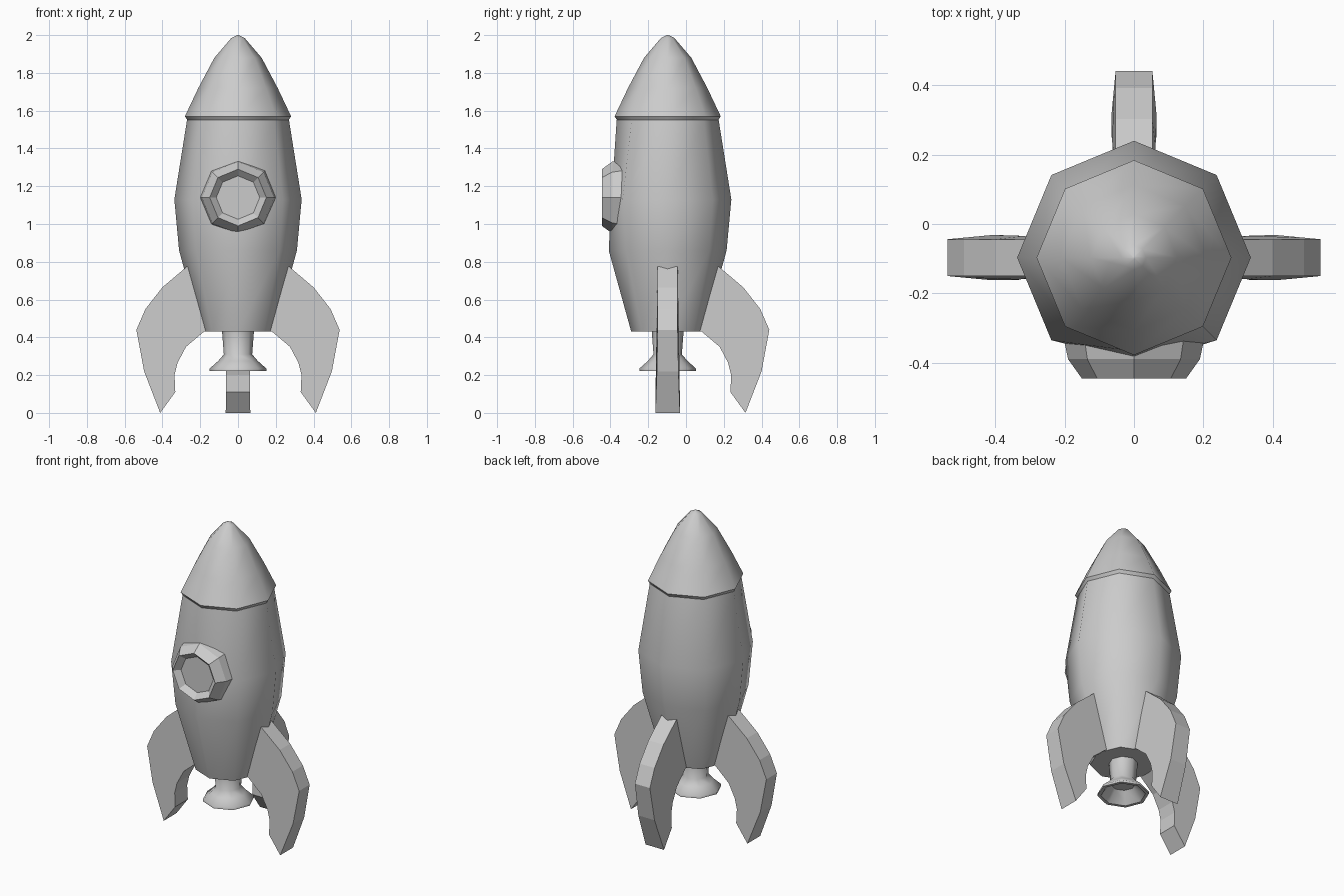
import bpy, bmesh, math
from mathutils import Matrix, Vector

if "Cube" in bpy.data.objects:
    bpy.data.objects.remove(bpy.data.objects["Cube"])

AXIS = Vector((0, -0.097, 0))


def finish(bm, name, smooth=True):
    bmesh.ops.recalc_face_normals(bm, faces=bm.faces)
    me = bpy.data.meshes.new(name)
    bm.to_mesh(me)
    bm.free()
    ob = bpy.data.objects.new(name, me)
    bpy.context.collection.objects.link(ob)
    if smooth:
        bpy.ops.object.select_all(action='DESELECT')
        ob.select_set(True)
        bpy.context.view_layer.objects.active = ob
        bpy.ops.object.shade_smooth_by_angle(angle=math.radians(50))
    return ob


def lathe(profile, cap_start=True, cap_end=True, sides=8):
    """Eight-sided turned shape around z from (radius, z) pairs."""
    bm = bmesh.new()
    rings = []
    for r, z in profile:
        rings.append([bm.verts.new((r * math.cos(2 * math.pi * i / sides),
                                    r * math.sin(2 * math.pi * i / sides), z))
                      for i in range(sides)])
    for a, b in zip(rings, rings[1:]):
        for i in range(sides):
            j = (i + 1) % sides
            bm.faces.new((a[i], a[j], b[j], b[i]))
    if cap_start:
        bm.faces.new(rings[0])
    if cap_end:
        bm.faces.new(rings[-1])
    return bm


# Hull, with its front edge flattened behind the window
bm = lathe([(0.193, 0.43), (0.312, 0.86), (0.337, 1.13), (0.27, 1.55)])
for v in bm.verts:
    if v.co.y < -0.33 and abs(v.co.x) < 0.01:
        v.co.y = -0.298
bm.transform(Matrix.Translation(AXIS))
finish(bm, "hull")

# Nose cone with a small overhanging lip
bm = lathe([(0.262, 1.54), (0.281, 1.57), (0.21, 1.72), (0.125, 1.88),
            (0.035, 1.985), (0.004, 2.0)])
bm.transform(Matrix.Translation(AXIS))
finish(bm, "nose_cone")

# Engine nozzle with a hollow bell
bm = lathe([(0.085, 0.44), (0.075, 0.31), (0.105, 0.275), (0.15, 0.235),
            (0.15, 0.222), (0.13, 0.222), (0.07, 0.29)])
bm.transform(Matrix.Translation(AXIS))
finish(bm, "nozzle")

# Window: bevelled rim with recessed pane, turned to face the front
bm = lathe([(0.205, 0.32), (0.19, 0.39), (0.15, 0.446), (0.115, 0.412)])
bm.transform(Matrix.Translation((0, 0, 1.14)) @ Matrix.Rotation(math.pi / 2, 4, 'X'))
finish(bm, "window", smooth=False)

# Three fins: (distance from axis, height, half thickness)
FIN = [(0.20, 0.775, 0.053), (0.27, 0.775, 0.053), (0.40, 0.665, 0.053),
       (0.49, 0.55, 0.053), (0.538, 0.44, 0.053), (0.497, 0.22, 0.057),
       (0.412, 0.0, 0.065), (0.332, 0.11, 0.064), (0.336, 0.20, 0.063),
       (0.32, 0.265, 0.062), (0.275, 0.35, 0.06), (0.18, 0.43, 0.055),
       (0.12, 0.45, 0.053)]
for name, angle in (("right_fin", 0), ("back_fin", 90), ("left_fin", 180)):
    bm = bmesh.new()
    a = [bm.verts.new((r, t, z)) for r, z, t in FIN]
    b = [bm.verts.new((r, -t, z)) for r, z, t in FIN]
    bm.faces.new(a)
    bm.faces.new(b[::-1])
    for i in range(len(FIN)):
        j = (i + 1) % len(FIN)
        bm.faces.new((a[i], b[i], b[j], a[j]))
    bm.transform(Matrix.Translation(AXIS) @ Matrix.Rotation(math.radians(angle), 4, 'Z'))
    finish(bm, name, smooth=False)
